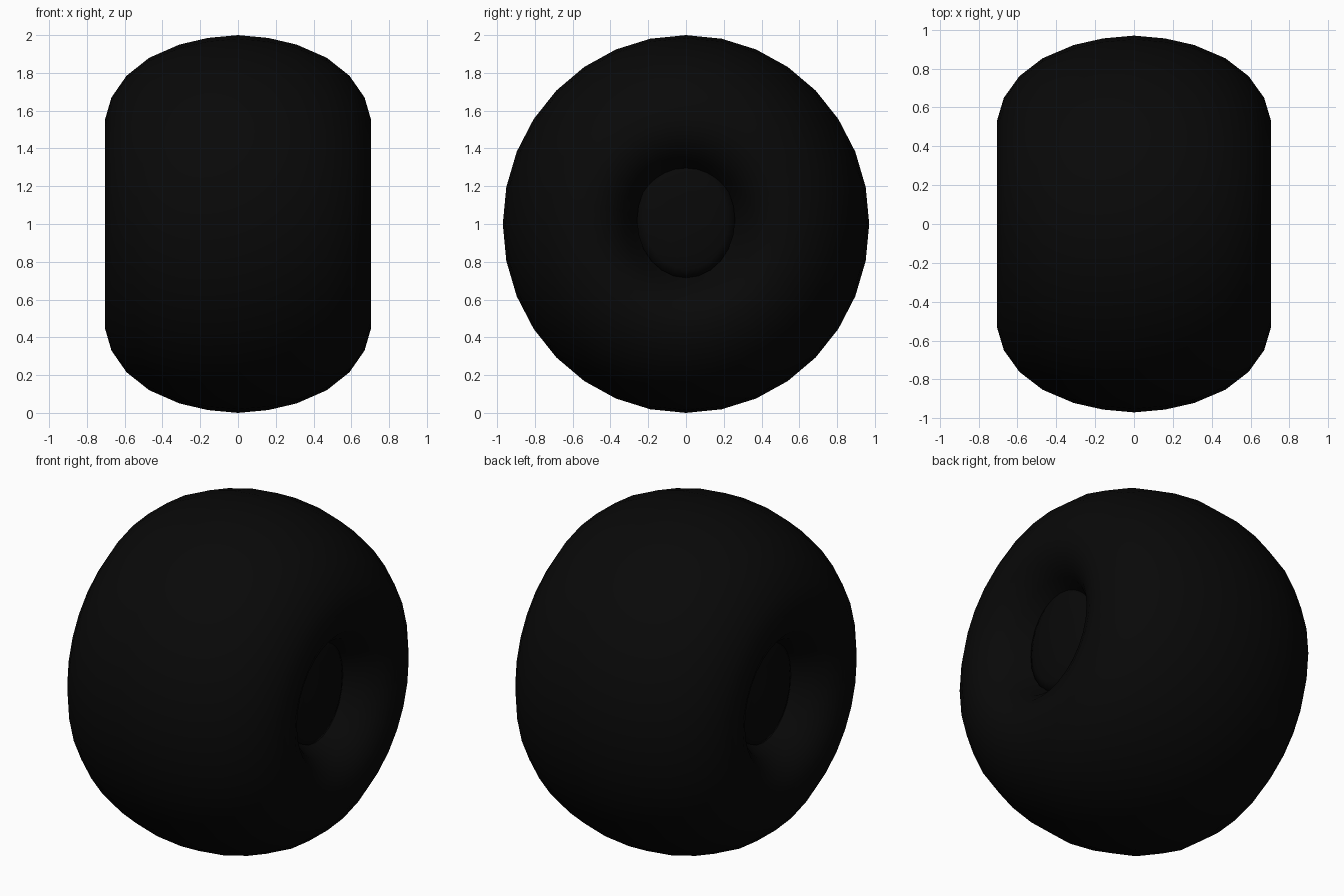
import bpy, bmesh
from math import sin, cos, pi

if "Cube" in bpy.data.objects:
    bpy.data.objects.remove(bpy.data.objects["Cube"])

mat = bpy.data.materials.new("black_rubber")
mat.diffuse_color = (0.0025, 0.0025, 0.0025, 1)
mat.use_nodes = True
mat.node_tree.nodes["Principled BSDF"].inputs["Base Color"].default_value = mat.diffuse_color


def lathe(name, profile, segments, sy=1.0, sz=1.0, cz=1.0):
    """Revolve (x, radius) points around the x axis; radius 0 closes the end."""
    bm = bmesh.new()
    rings = []
    for x, r in profile:
        if r == 0:
            rings.append([bm.verts.new((x, 0, cz))] * segments)
        else:
            rings.append([bm.verts.new((x, sy * r * sin(2 * pi * i / segments),
                                        cz + sz * r * cos(2 * pi * i / segments)))
                          for i in range(segments)])
    for a, b in zip(rings, rings[1:]):
        for i in range(segments):
            j = (i + 1) % segments
            bm.faces.new(list(dict.fromkeys((a[i], a[j], b[j], b[i]))))
    bmesh.ops.recalc_face_normals(bm, faces=bm.faces)
    me = bpy.data.meshes.new(name)
    bm.to_mesh(me)
    bm.free()
    me.materials.append(mat)
    me.shade_smooth()
    ob = bpy.data.objects.new(name, me)
    bpy.context.collection.objects.link(ob)
    return ob


# Fat balloon tyre: half profile from sidewall dish to tread centre, then mirrored
half = [(0.45, 0.25), (0.52, 0.295), (0.60, 0.34), (0.66, 0.40), (0.695, 0.47),
        (0.705, 0.55), (0.67, 0.67), (0.59, 0.785), (0.47, 0.88),
        (0.31, 0.95), (0.16, 0.985)]
lathe("tyre", half + [(0, 1.0)] + [(-x, r) for x, r in reversed(half)], 32, sy=0.97)

# Domed oval hub caps on both sides
cap = [(0.42, 1.0), (0.51, 1.0), (0.53, 0.85), (0.545, 0.5), (0.55, 0)]
for side, s in (("right", 1), ("left", -1)):
    lathe("hub_cap_" + side, [(s * x, r) for x, r in cap], 24, sy=0.26, sz=0.305, cz=1.02)
